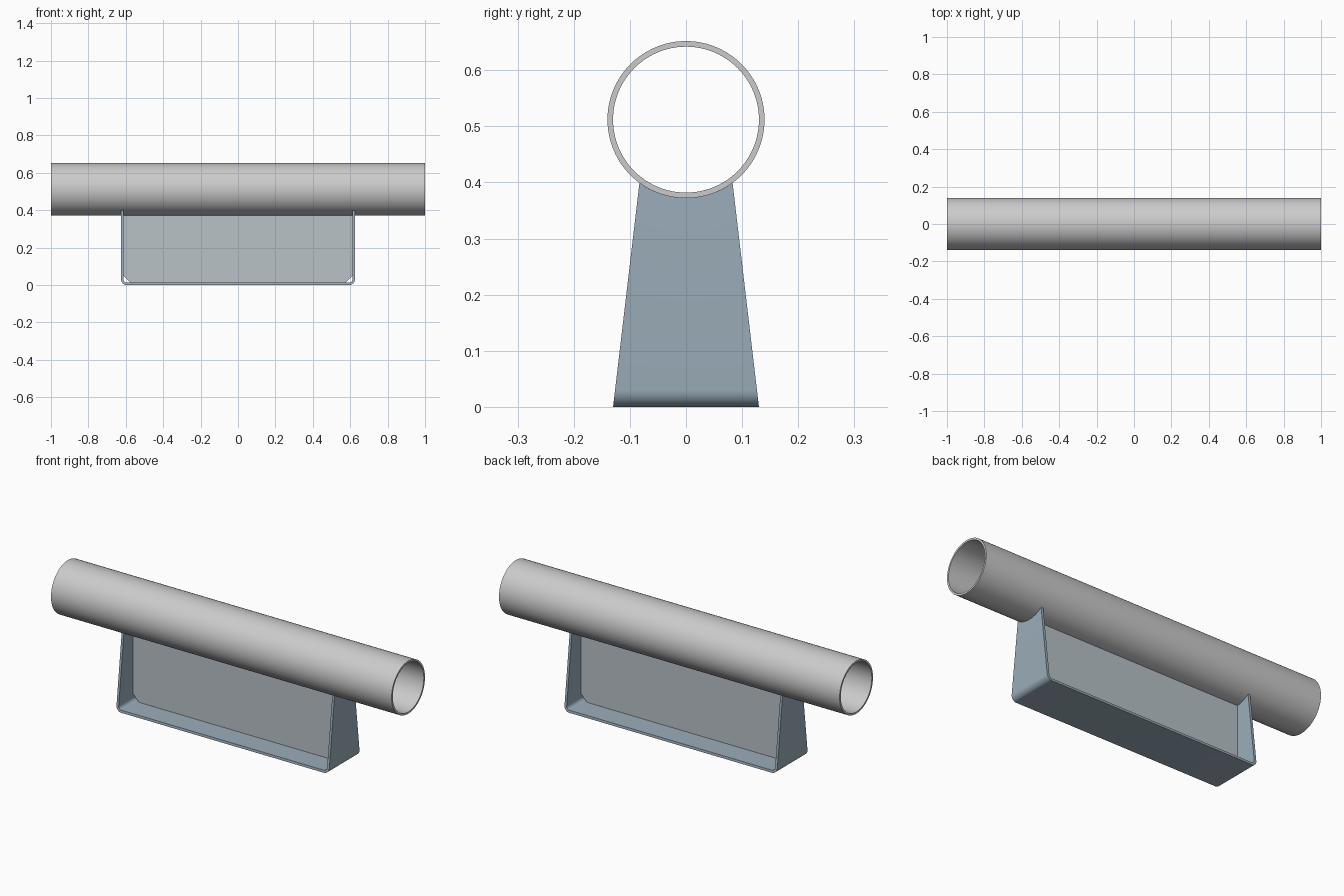
import bpy, bmesh
from math import sin, cos, pi, sqrt

if "Cube" in bpy.data.objects:
    bpy.data.objects.remove(bpy.data.objects["Cube"])

PIPE_Z, R_OUT, R_IN = 0.512, 0.14, 0.13
HALF_X, THICK, BEND = 0.625, 0.013, 0.03
TOP_HALF, BOTTOM_HALF, TOP_Z = 0.083, 0.13, 0.399


def make(name, bm, color=None):
    bmesh.ops.recalc_face_normals(bm, faces=bm.faces)
    mesh = bpy.data.meshes.new(name)
    bm.to_mesh(mesh)
    bm.free()
    ob = bpy.data.objects.new(name, mesh)
    bpy.context.collection.objects.link(ob)
    if color:
        mat = bpy.data.materials.new(name + "_paint")
        mat.diffuse_color = (*color, 1)
        mat.use_nodes = True
        mat.node_tree.nodes["Principled BSDF"].inputs["Base Color"].default_value = mat.diffuse_color
        mesh.materials.append(mat)
    bpy.ops.object.select_all(action='DESELECT')
    ob.select_set(True)
    bpy.context.view_layer.objects.active = ob
    bpy.ops.object.shade_smooth_by_angle(angle=pi / 6)
    return ob


def skin(rings):
    """Closed solid from a closed list of vertex rows."""
    for a, b in zip(rings, rings[1:] + rings[:1]):
        yield from zip(a, a[1:], b[1:], b)


# Hollow pipe along x
bm = bmesh.new()
N = 96
rings = []
for i in range(N):
    a = 2 * pi * i / N
    rings.append([bm.verts.new((x, r * cos(a), PIPE_Z + r * sin(a)))
                  for x, r in ((-1, R_OUT), (1, R_OUT), (1, R_IN), (-1, R_IN), )])
for a, b in zip(rings, rings[1:] + rings[:1]):
    for j in range(4):
        k = (j + 1) % 4
        bm.faces.new((a[j], a[k], b[k], b[j]))
make("pipe", bm)


# Bent U-shaped saddle strap, tapered in y and coped to the pipe
def half_profile(offset):
    r = BEND - offset
    cx, cz = HALF_X - BEND, BEND
    return [(HALF_X - offset, TOP_Z)] + [
        (cx + r * cos(a), cz - r * sin(a)) for a in (pi / 2 * i / 8 for i in range(9))]


def u_profile(offset):
    right = half_profile(offset)
    return right + [(-x, z) for x, z in reversed(right)]


bm = bmesh.new()
loop = u_profile(0) + u_profile(THICK)[::-1]
COLS = 20
rings = []
for x, z in loop:
    half = BOTTOM_HALF + (TOP_HALF - BOTTOM_HALF) * z / TOP_Z
    row = []
    for c in range(COLS + 1):
        y = half * (2 * c / COLS - 1)
        top = PIPE_Z - sqrt(R_OUT ** 2 - y * y)
        row.append(bm.verts.new((x, y, top if z == TOP_Z else z)))
    rings.append(row)
for f in skin(rings):
    bm.faces.new(f)
# Close the two long edges of the strap
n = len(rings)
for col in (0, COLS):
    for i in range(n // 2 - 1):
        bm.faces.new((rings[i][col], rings[i + 1][col],
                      rings[n - 2 - i][col], rings[n - 1 - i][col]))
make("saddle_strap", bm, (0.33, 0.42, 0.49))

# Central web plate with clipped lower corners
bm = bmesh.new()
wx, clip, top = HALF_X - THICK, 0.035, PIPE_Z - R_OUT + 0.004
outline = [(-wx, top), (-wx, THICK + clip), (-wx + clip, THICK),
           (wx - clip, THICK), (wx, THICK + clip), (wx, top)]
face = bm.faces.new([bm.verts.new((x, -THICK / 2, z)) for x, z in outline])
ext = bmesh.ops.extrude_face_region(bm, geom=[face], use_keep_orig=True)
bmesh.ops.translate(bm, vec=(0, THICK, 0),
                    verts=[v for v in ext["geom"] if isinstance(v, bmesh.types.BMVert)])
make("web_plate", bm, (0.48, 0.54, 0.57))
